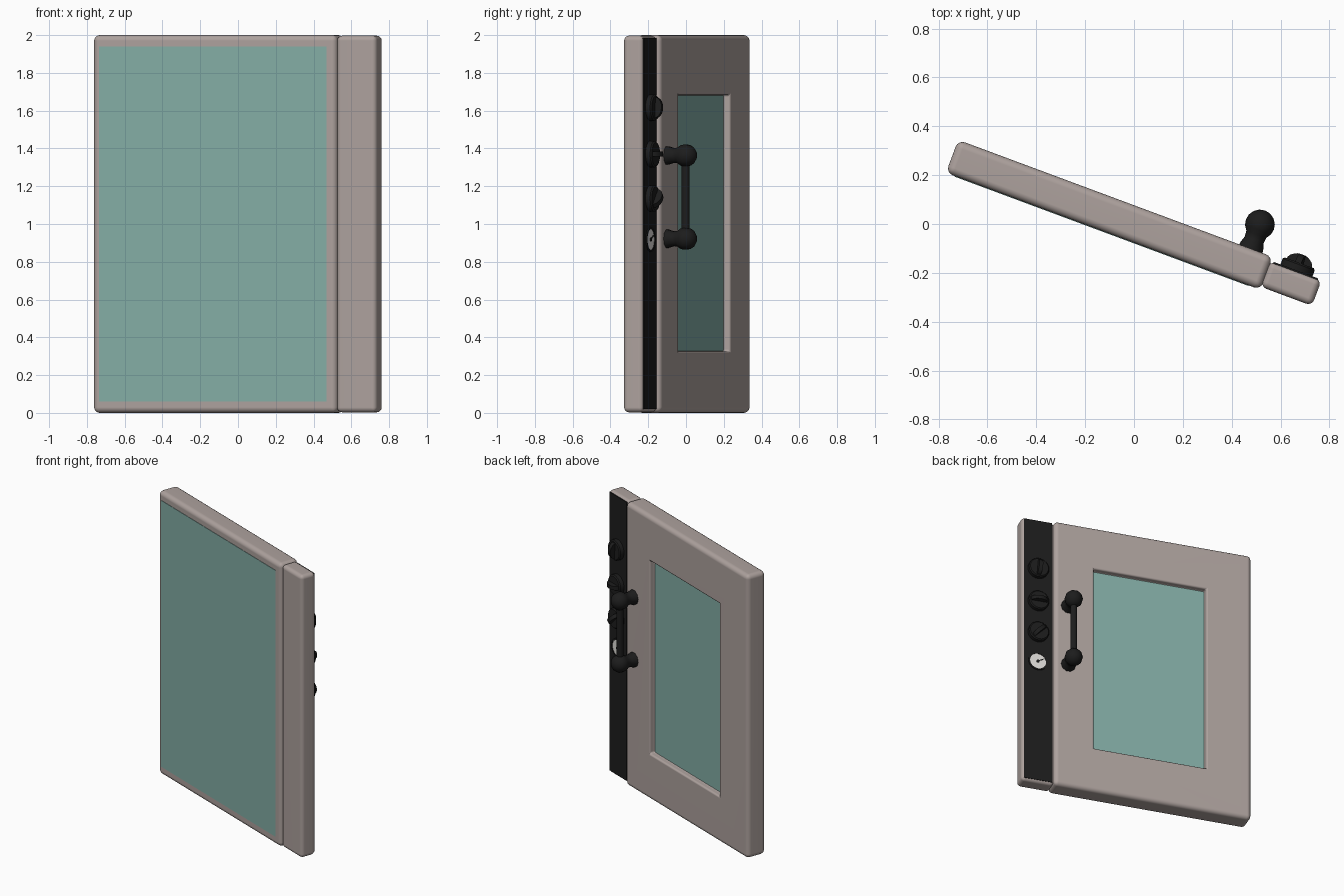
import bpy, bmesh, math
from mathutils import Matrix, Vector

if "Cube" in bpy.data.objects:
    bpy.data.objects.remove(bpy.data.objects["Cube"], do_unlink=True)

SWING = math.radians(-20.4)  # the whole door stands ajar


def material(name, rgb, rough=0.5):
    m = bpy.data.materials.new(name)
    m.use_nodes = True
    m.diffuse_color = (*rgb, 1)
    node = m.node_tree.nodes["Principled BSDF"]
    node.inputs["Base Color"].default_value = (*rgb, 1)
    node.inputs["Roughness"].default_value = rough
    return m


BODY = material("warm grey enamel", (0.42, 0.36, 0.34))
GLASS = material("teal glass", (0.23, 0.42, 0.38))
BLACK = material("black plastic", (0.012, 0.012, 0.012))
WHITE = material("gauge white", (0.75, 0.73, 0.70))


def add(name, bm, mat, smooth=None):
    """Turn a bmesh in door space (along, out of the back, up) into an object."""
    bmesh.ops.recalc_face_normals(bm, faces=bm.faces)
    mesh = bpy.data.meshes.new(name)
    bm.to_mesh(mesh)
    bm.free()
    mesh.materials.append(mat)
    ob = bpy.data.objects.new(name, mesh)
    ob.rotation_euler.z = SWING
    bpy.context.collection.objects.link(ob)
    if smooth:
        bpy.ops.object.select_all(action='DESELECT')
        ob.select_set(True)
        bpy.context.view_layer.objects.active = ob
        bpy.ops.object.shade_smooth_by_angle(angle=math.radians(smooth))
    return ob


def box(name, mat, x, y, z):
    bm = bmesh.new()
    bmesh.ops.create_cube(bm, size=1)
    for v in bm.verts:
        v.co = [lo + (c + 0.5) * (hi - lo) for c, (lo, hi) in zip(v.co, (x, y, z))]
    return add(name, bm, mat)


def bevel(ob, width, segments, angle=30):
    mod = ob.modifiers.new("Bevel", 'BEVEL')
    mod.width, mod.segments = width, segments
    mod.limit_method = 'ANGLE'
    mod.angle_limit = math.radians(angle)
    ob.data.polygons.foreach_set("use_smooth", [True] * len(ob.data.polygons))


def lathe(name, mat, x, z, profile, sides=24, smooth=35):
    """Spin (radius, height) points around an axis pointing out of the back."""
    bm = bmesh.new()
    verts = [bm.verts.new((x + r, h, z)) for r, h in profile]
    edges = [bm.edges.new(pair) for pair in zip(verts, verts[1:])]
    bmesh.ops.spin(bm, geom=verts + edges, cent=(x, 0, z), axis=(0, 1, 0),
                   angle=math.tau, steps=sides)
    bmesh.ops.remove_doubles(bm, verts=bm.verts, dist=0.0005)
    return add(name, bm, mat, smooth)


# Door slab with a window recess in the back
door = box("door_slab", BODY, (-0.795, 0.58), (-0.072, 0.072), (0, 2))
cutter = box("window_cutter", BODY, (-0.48, 0.305), (0.031, 0.2), (0.325, 1.685))
cutter.data.polygons.foreach_set("use_smooth", [True] * 6)
cutter.hide_render = True
cutter.hide_set(True)
bevel(door, 0.03, 4)
cut = door.modifiers.new("Window", 'BOOLEAN')
cut.object, cut.solver = cutter, 'EXACT'
bevel(door, 0.012, 3, 60)
door.modifiers.new("Normals", 'WEIGHTED_NORMAL')

# Glass panes
box("window_glass", GLASS, (-0.478, 0.303), (0.028, 0.035), (0.327, 1.683))
box("front_glass", GLASS, (-0.758, 0.528), (-0.0745, -0.068), (0.06, 1.94))

# Control panel beside the door
panel = box("control_panel", BODY, (0.575, 0.8), (-0.06, 0.052), (0.003, 1.997))
bevel(panel, 0.026, 4)
panel.modifiers.new("Normals", 'WEIGHTED_NORMAL')
box("control_strip", BLACK, (0.59, 0.785), (0.047, 0.054), (0.02, 1.985))

# Knobs: round base with a half-disc grip turned to its own setting
KNOB_X = 0.69
for i, (z, turn) in enumerate([(1.616, 85), (1.37, 0), (1.135, 45)], 1):
    lathe(f"knob_base_{i}", BLACK, KNOB_X, z,
          [(0, 0.05), (0.07, 0.05), (0.07, 0.08), (0.063, 0.087), (0, 0.087)])
    bm = bmesh.new()
    arc = [math.pi * k / 10 for k in range(11)]
    face = bm.faces.new([bm.verts.new((0.056 * math.cos(a), 0.083 + 0.04 * math.sin(a), -0.013))
                         for a in arc])
    out = bmesh.ops.extrude_face_region(bm, geom=[face])["geom"]
    bmesh.ops.translate(bm, verts=[g for g in out if isinstance(g, bmesh.types.BMVert)],
                        vec=(0, 0, 0.026))
    bm.transform(Matrix.Translation((KNOB_X, 0, z))
                 @ Matrix.Rotation(math.radians(turn), 4, 'Y'))
    add(f"knob_grip_{i}", bm, BLACK, 35)

# Temperature gauge
GAUGE_Z = 0.918
lathe("gauge_rim", BLACK, KNOB_X, GAUGE_Z,
      [(0.066, 0.05), (0.066, 0.06), (0.056, 0.06), (0.056, 0.05)])
lathe("gauge_face", WHITE, KNOB_X, GAUGE_Z, [(0.057, 0.05), (0.057, 0.057), (0, 0.057)])
lathe("gauge_hub", BLACK, KNOB_X, GAUGE_Z, [(0.011, 0.055), (0.011, 0.061), (0, 0.061)], 12)
needle = bmesh.new()
bmesh.ops.create_cube(needle, size=1)
needle.transform(Matrix.Translation((KNOB_X, 0.059, GAUGE_Z))
                 @ Matrix.Rotation(math.radians(30), 4, 'Y')
                 @ Matrix.Translation((-0.015, 0, 0))
                 @ Matrix.Diagonal((0.055, 0.003, 0.006, 1)))
add("gauge_needle", needle, BLACK)

# Handle: two waisted posts ending in balls, joined by a bar
HANDLE_X, BALL_Y, BALL_R = 0.484, 0.178, 0.061
LOW, HIGH = 0.922, 1.363
ball = [(BALL_R * math.cos(a), BALL_Y + BALL_R * math.sin(a))
        for a in [math.radians(d) for d in (-45, -22, 0, 22, 45, 68, 90)]]
for name, z in (("lower", LOW), ("upper", HIGH)):
    lathe(f"handle_post_{name}", BLACK, HANDLE_X, z,
          [(0, 0.068), (0.051, 0.068), (0.05, 0.082), (0.041, 0.11)] + ball, 10, 40)
bar = bmesh.new()
bmesh.ops.create_cone(bar, segments=12, radius1=0.022, radius2=0.022, depth=HIGH - LOW,
                      matrix=Matrix.Translation(Vector((HANDLE_X, BALL_Y, (LOW + HIGH) / 2))))
add("handle_bar", bar, BLACK, 40)
